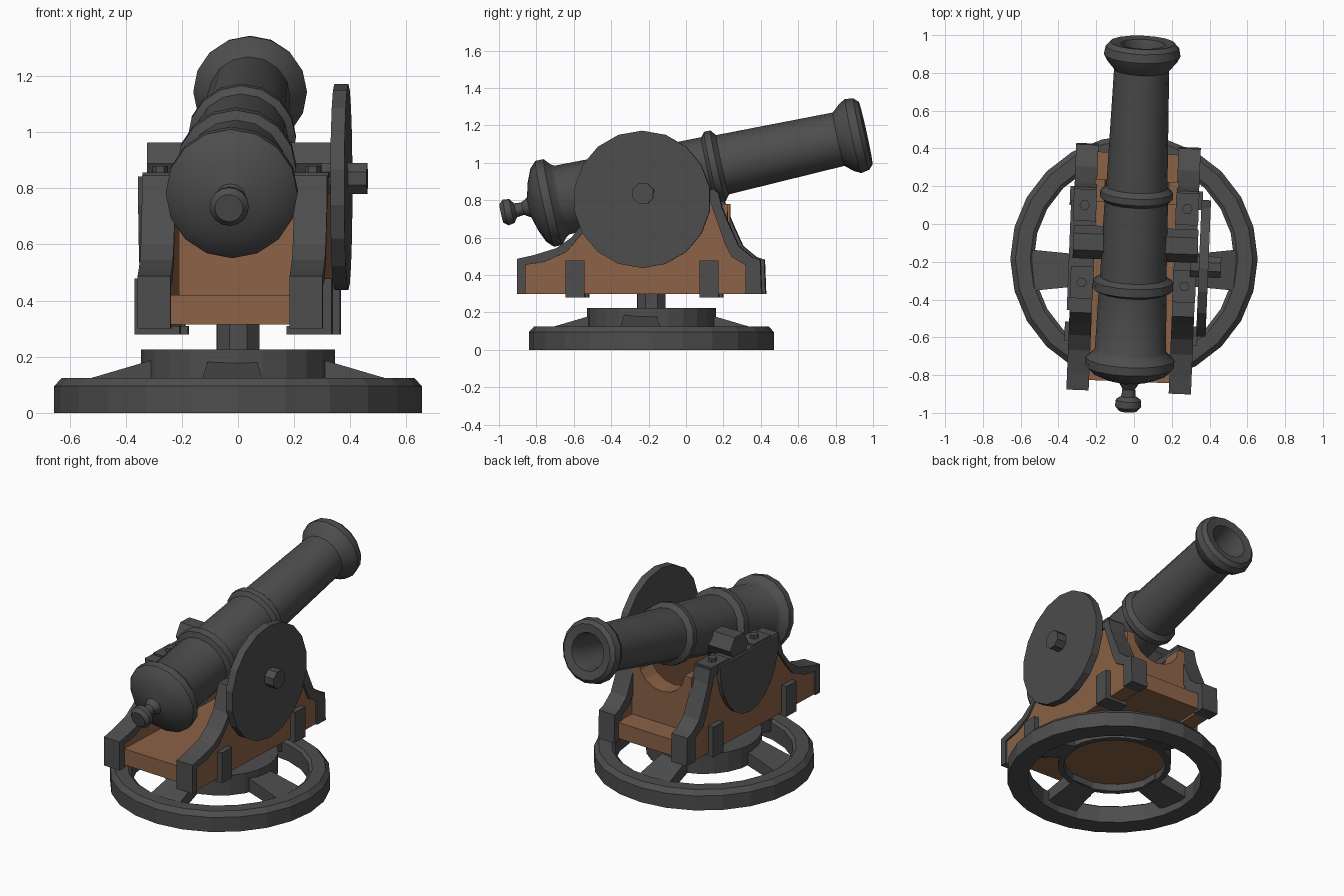
import bpy, bmesh, math
from mathutils import Matrix, Vector

if "Cube" in bpy.data.objects:
    bpy.data.objects.remove(bpy.data.objects["Cube"])

def material(name, rgb):
    m = bpy.data.materials.new(name)
    m.diffuse_color = (*rgb, 1)
    m.use_nodes = True
    m.node_tree.nodes["Principled BSDF"].inputs["Base Color"].default_value = m.diffuse_color
    return m

IRON = material("dark_iron", (0.075, 0.075, 0.075))
WOOD = material("brown_wood", (0.26, 0.122, 0.062))

CENTRE = Vector((0, -0.185, 0))
# the carriage and gun are swivelled slightly on the base
SWIVEL = (Matrix.Translation(CENTRE) @ Matrix.Rotation(math.radians(-2.3), 4, 'Z')
          @ Matrix.Translation(-CENTRE))
BASE = Matrix.Translation(CENTRE)
ALONG_X = Matrix.Rotation(math.pi / 2, 4, 'Y')      # local z -> world x

def finish(name, bm, mat, matrix, smooth=False):
    bmesh.ops.remove_doubles(bm, verts=bm.verts, dist=1e-5)
    bmesh.ops.recalc_face_normals(bm, faces=bm.faces)
    bm.transform(matrix)
    me = bpy.data.meshes.new(name)
    bm.to_mesh(me)
    bm.free()
    me.materials.append(mat)
    ob = bpy.data.objects.new(name, me)
    bpy.context.collection.objects.link(ob)
    if smooth:
        bpy.ops.object.select_all(action='DESELECT')
        ob.select_set(True)
        bpy.context.view_layer.objects.active = ob
        bpy.ops.object.shade_smooth_by_angle(angle=math.radians(30))
    return ob

def prism(name, pts, a, b, mat, matrix=SWIVEL, axis='x'):
    """Extrude a profile from a to b: (y,z) points along x, or (x,z) points along y."""
    bm = bmesh.new()
    place = (lambda p, t: (t, *p)) if axis == 'x' else (lambda p, t: (p[0], t, p[1]))
    f = bm.faces.new([bm.verts.new(place(p, a)) for p in pts])
    ext = bmesh.ops.extrude_face_region(bm, geom=[f])['geom']
    d = Vector((b - a, 0, 0)) if axis == 'x' else Vector((0, b - a, 0))
    bmesh.ops.translate(bm, verts=[v for v in ext if isinstance(v, bmesh.types.BMVert)], vec=d)
    return finish(name, bm, mat, matrix)

def box(name, x, y, z, mat, matrix=SWIVEL):
    return prism(name, [(y[0], z[0]), (y[1], z[0]), (y[1], z[1]), (y[0], z[1])], *x, mat, matrix)

def lathe(name, profile, n, mat, matrix, smooth=False, closed=False, phase=0.0):
    """Revolve (radius, height) points about z."""
    bm = bmesh.new()
    rings = [[bm.verts.new((r * math.cos(phase + math.tau * i / n),
                            r * math.sin(phase + math.tau * i / n), h)) for i in range(n)]
             for r, h in profile]
    pairs = list(zip(rings, rings[1:]))
    if closed:
        pairs.append((rings[-1], rings[0]))
    for p, q in pairs:
        for i in range(n):
            j = (i + 1) % n
            bm.faces.new((p[i], p[j], q[j], q[i]))
    return finish(name, bm, mat, matrix, smooth)

def cylinder(name, r, h0, h1, n, mat, matrix, phase=0.0):
    return lathe(name, [(0, h0), (r, h0), (r, h1), (0, h1)], n, mat, matrix, phase=phase)

# --- turntable base ---
lathe("base_ring", [(0.53, 0), (0.655, 0), (0.655, 0.095), (0.628, 0.125), (0.55, 0.125),
                    (0.53, 0.11)], 24, IRON, BASE, closed=True)
lathe("base_hub", [(0, 0.225), (0.345, 0.225), (0.345, 0.095), (0.31, 0.095), (0.31, 0.15),
                   (0, 0.15)], 24, IRON, BASE)
cylinder("hub_underside", 0.31, 0.142, 0.15, 24, WOOD, BASE)
cylinder("swivel_post", 0.082, 0.2, 0.33, 8, IRON, BASE, phase=0.4)
for i in range(4):
    side = i % 2 == 0
    off = Vector((0, -0.06, 0)) if side else Vector((-0.02, 0, 0))
    bm = bmesh.new()
    inner = [bm.verts.new((0.30, w, z)) for w, z in ((-.085, .1), (.085, .1), (.085, .19), (-.085, .19))]
    outer = [bm.verts.new((0.555, w, z)) for w, z in ((-.11, .04), (.11, .04), (.11, .115), (-.11, .115))]
    bm.faces.new(inner)
    bm.faces.new(outer)
    for k in range(4):
        m = (k + 1) % 4
        bm.faces.new((inner[k], inner[m], outer[m], outer[k]))
    finish("base_spoke", bm, IRON,
           Matrix.Translation(CENTRE + off) @ Matrix.Rotation(i * math.pi / 2, 4, 'Z'))

# --- carriage cheeks: wooden side with iron band over its top edge ---
outer = [(-0.89, 0.30), (-0.89, 0.487), (-0.80, 0.507), (-0.68, 0.544), (-0.60, 0.60),
         (-0.53, 0.69), (-0.48, 0.845), (0.185, 0.845), (0.205, 0.76), (0.247, 0.66),
         (0.295, 0.555), (0.365, 0.497), (0.41, 0.482), (0.417, 0.30)]
inner = [(-0.845, 0.30), (-0.845, 0.455), (-0.745, 0.47), (-0.627, 0.523), (-0.56, 0.60),
         (-0.49, 0.70), (-0.44, 0.80), (0.14, 0.80), (0.175, 0.70),
         (0.22, 0.571), (0.257, 0.497), (0.332, 0.453), (0.332, 0.30)]
for s, side in ((1, "right"), (-1, "left")):
    prism(side + "_cheek_band", outer + inner[::-1], s * 0.212, s * 0.33, IRON)
    prism(side + "_cheek", inner, s * 0.22, s * 0.318, WOOD)
    for y in (-0.58, 0.137):
        box(side + "_strap", (s * 0.19, s * 0.352), (y - 0.05, y + 0.05), (0.28, 0.31), IRON)
        box(side + "_strap_plate", (s * 0.31, s * 0.352), (y - 0.05, y + 0.05), (0.28, 0.478), IRON)
    for y in (-0.32, 0.09):
        box(side + "_top_plate", (s * 0.21, s * 0.332), (y - 0.085, y + 0.085), (0.84, 0.857), IRON)
        cylinder(side + "_top_bolt", 0.028, 0.85, 0.88, 6, IRON,
                 SWIVEL @ Matrix.Translation((s * 0.272, y, 0)))

# rounded iron plate on the left cheek
prism("left_side_plate", [(-0.18 + 0.29 * math.cos(math.pi * (1 + i / 12)),
                           0.842 + 0.40 * math.sin(math.pi * (1 + i / 12))) for i in range(13)],
      -0.30, -0.345, IRON)

# --- wooden bed and notched transom ---
box("carriage_bed", (-0.222, 0.222), (-0.835, 0.375), (0.315, 0.42), WOOD)
arc = [(0.17 * math.cos(math.pi * i / 8), 0.78 - 0.15 * math.sin(math.pi * i / 8)) for i in range(9)]
prism("transom", [(-0.222, 0.41), (0.222, 0.41), (0.222, 0.78)] + arc + [(-0.222, 0.78)],
      0.11, 0.23, WOOD, axis='y')

# --- solid wheel on the right, with its axle bolt ---
wheel = SWIVEL @ Matrix.Translation((0, -0.22, 0.805)) @ ALONG_X
cylinder("wheel", 0.367, 0.345, 0.395, 18, IRON, wheel)
cylinder("axle_bolt", 0.06, 0.30, 0.462, 8, IRON,
         SWIVEL @ Matrix.Translation((0, -0.212, 0.835)) @ ALONG_X, phase=0.39)

# --- trunnions ---
cylinder("trunnion", 0.088, -0.325, 0.335, 6, IRON,
         SWIVEL @ Matrix.Translation((0, -0.105, 0.888)) @ ALONG_X, phase=math.pi / 6)

# --- gun barrel with knob, rings, flared muzzle and bore ---
PITCH = math.radians(12.4)
gun = (SWIVEL @ Matrix.Translation((0, -1.0, 0.727))
       @ Matrix.Rotation(PITCH - math.pi / 2, 4, 'X'))
lathe("barrel", [
    (0, 0.012), (0.05, 0.012), (0.07, 0.035), (0.066, 0.07), (0.038, 0.09), (0.034, 0.13),
    (0.055, 0.165), (0.13, 0.185), (0.20, 0.215), (0.235, 0.25), (0.235, 0.295), (0.20, 0.325),
    (0.188, 0.345), (0.18, 0.655), (0.213, 0.67), (0.213, 0.715), (0.176, 0.735),
    (0.168, 1.145), (0.193, 1.165), (0.193, 1.20), (0.162, 1.225),
    (0.146, 1.86), (0.185, 1.905), (0.203, 1.94), (0.195, 1.985), (0.172, 2.008),
    (0.118, 2.0), (0.105, 1.95), (0.10, 1.35), (0, 1.35)], 16, IRON, gun, smooth=True)
